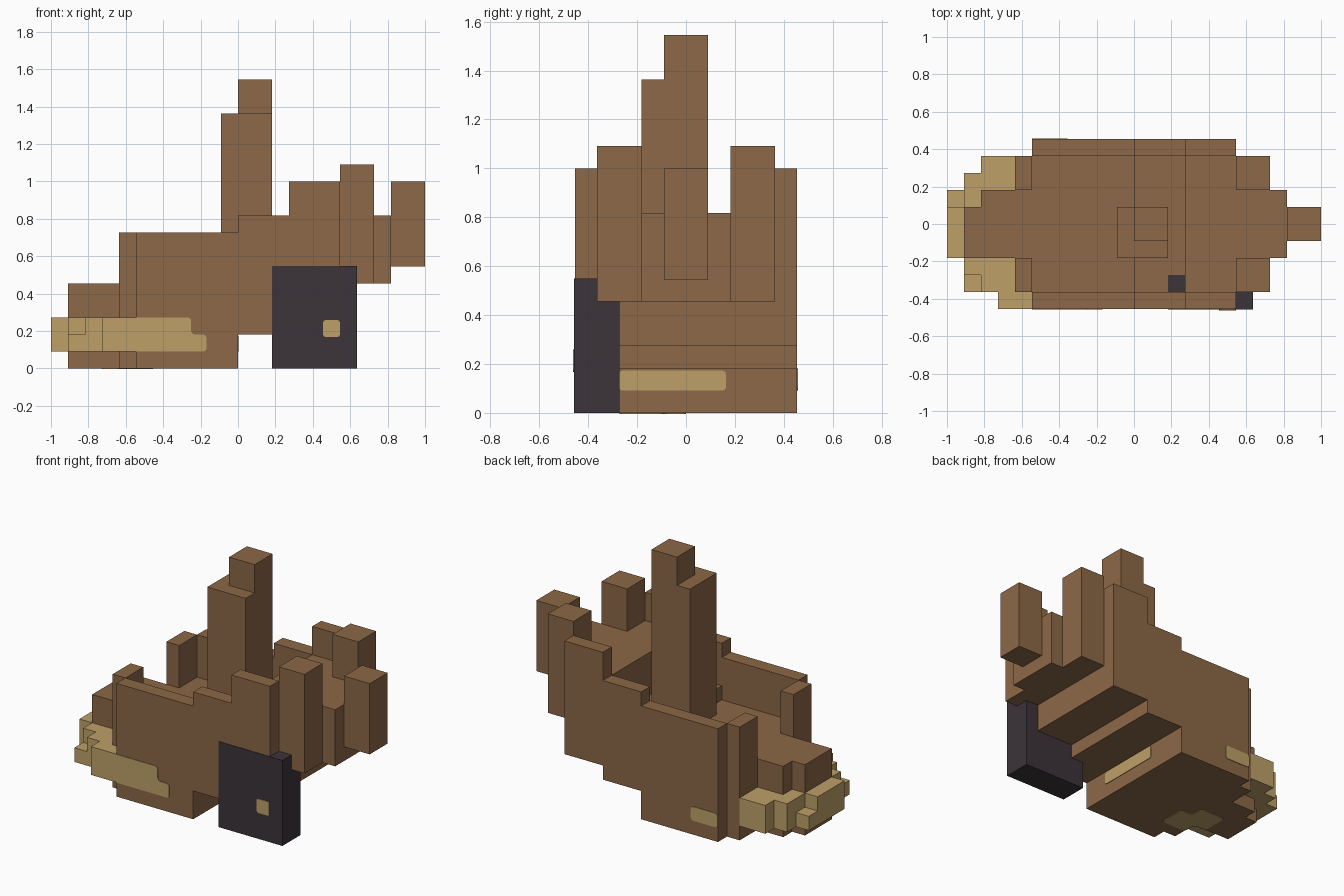
import bpy
import bmesh
from mathutils import Vector

default = bpy.data.objects.get("Cube")
if default:
    bpy.data.objects.remove(default, do_unlink=True)

U = 1 / 11  # edge of one grid block


def material(name, srgb):
    linear = [((c / 255 + 0.055) / 1.055) ** 2.4 for c in srgb] + [1]
    mat = bpy.data.materials.new(name)
    mat.use_nodes = True
    mat.diffuse_color = linear
    bsdf = mat.node_tree.nodes["Principled BSDF"]
    bsdf.inputs["Base Color"].default_value = linear
    bsdf.inputs["Roughness"].default_value = 0.9
    return mat


WOOD = material("brown_wood", (140, 104, 71))
SAND = material("pale_sand", (190, 160, 104))
IRON = material("dark_iron", (60, 52, 58))


def prism(name, mat, points, direction, rounding=0):
    """Extrude a flat outline (block units) along a direction."""
    bm = bmesh.new()
    bm.faces.new([bm.verts.new(Vector(p) * U) for p in points])
    if rounding:
        bmesh.ops.bevel(bm, geom=bm.verts[:], offset=rounding * U, segments=2,
                        profile=0.5, affect='VERTICES')
    ext = bmesh.ops.extrude_face_region(bm, geom=bm.faces[:])
    moved = [g for g in ext["geom"] if isinstance(g, bmesh.types.BMVert)]
    bmesh.ops.translate(bm, verts=moved, vec=Vector(direction) * U)
    bmesh.ops.recalc_face_normals(bm, faces=bm.faces[:])
    mesh = bpy.data.meshes.new(name)
    bm.to_mesh(mesh)
    bm.free()
    mesh.materials.append(mat)
    obj = bpy.data.objects.new(name, mesh)
    bpy.context.collection.objects.link(obj)
    return obj


def box(name, mat, x, y, z):
    pts = [(x[0], y[0], z[0]), (x[1], y[0], z[0]), (x[1], y[1], z[0]), (x[0], y[1], z[0])]
    return prism(name, mat, pts, (0, 0, z[1] - z[0]))


# Hull: U-shaped sections rising in steps toward the bow
for part, x0, x1, bottom, deck, rail in (("aft", -6, 0, 0, 5, 8),
                                         ("mid", 0, 3, 2, 6, 9),
                                         ("fore", 3, 6, 3, 9, 11)):
    section = [(-5, bottom), (5, bottom), (5, rail), (4, rail),
               (4, deck), (-4, deck), (-4, rail), (-5, rail)]
    prism("hull_" + part, WOOD, [(x0, y, z) for y, z in section], (x1 - x0, 0, 0))

# Bow, its posts and the raised prow
box("bow", WOOD, (6, 9), (-2, 2), (5, 9))
box("prow", WOOD, (9, 11), (-1, 1), (6, 11))
for side, s in (("left", 1), ("right", -1)):
    y = sorted((2 * s, 4 * s))
    box("bow_post_" + side, WOOD, (6, 8), y, (5, 12))
    box("stern_post_" + side, WOOD, (-7, -6), y, (0, 8))

# Stern, stepped in plan
stern = [(-6, -2), (-6, 2), (-9, 2), (-9, 1), (-10, 1), (-10, -2)]
prism("stern", WOOD, [(x, y, 0) for x, y in stern], (0, 0, 5))

# Mast in two steps
box("mast", WOOD, (-1, 2), (-2, 1), (5, 15))
box("mast_top", WOOD, (0, 2), (-1, 1), (15, 17))

# Sand heaped around the stern
for i, (x, y, top) in enumerate((((-9, -7), (2, 4), 3),
                                 ((-10, -9), (1, 3), 3),
                                 ((-11, -10), (-2, 1), 3),
                                 ((-11, -10), (1, 2), 2),
                                 ((-9, -7), (-4, -2), 3),
                                 ((-10, -9), (-3, -2), 3),
                                 ((-10, -9), (-4, -3), 2),
                                 ((-8, -6), (-5, -4), 3))):
    box(f"sand_block_{i + 1}", SAND, x, y, (1, top))

# Thin sand patches lying on the hull
T = 0.04
right_patch = [(-6, 1), (-1.85, 1), (-1.85, 2), (-2.75, 2), (-2.75, 3), (-6, 3)]
prism("sand_patch_right", SAND, [(x, -5, z) for x, z in right_patch], (0, -T, 0), 0.2)
box("sand_patch_right_end", SAND, (-6, -5.5), (-5 - T, -5), (1, 3))
left_patch = [(-6, 1), (-3.9, 1), (-3.9, 2), (-6, 2)]
prism("sand_patch_left", SAND, [(x, 5, z) for x, z in left_patch], (0, T, 0), 0.2)
step_patch = [(-3, 1), (1.8, 1), (1.8, 1.9), (-3, 1.9)]
prism("sand_patch_step", SAND, [(0, y, z) for y, z in step_patch], (T, 0, 0), 0.15)
keel_patch = [(-8, -2), (-7, -2), (-7, -3), (-5, -3), (-5, -1), (-6, -1), (-6, 0), (-8, 0)]
prism("sand_patch_keel", SAND, [(x, y, 0) for x, y in keel_patch], (0, 0, -T), 0.25)

# Dark door leaning into the bow, with a small pale handle
box("door", IRON, (2, 7), (-5 - T, -3), (0, 6 + T))
handle = [(4.5 + 0.5, 2), (6, 2), (6, 3), (5, 3)]
prism("door_handle", SAND, [(x, -5 - T, z - 0.15) for x, z in handle], (0, -T, 0), 0.15)
